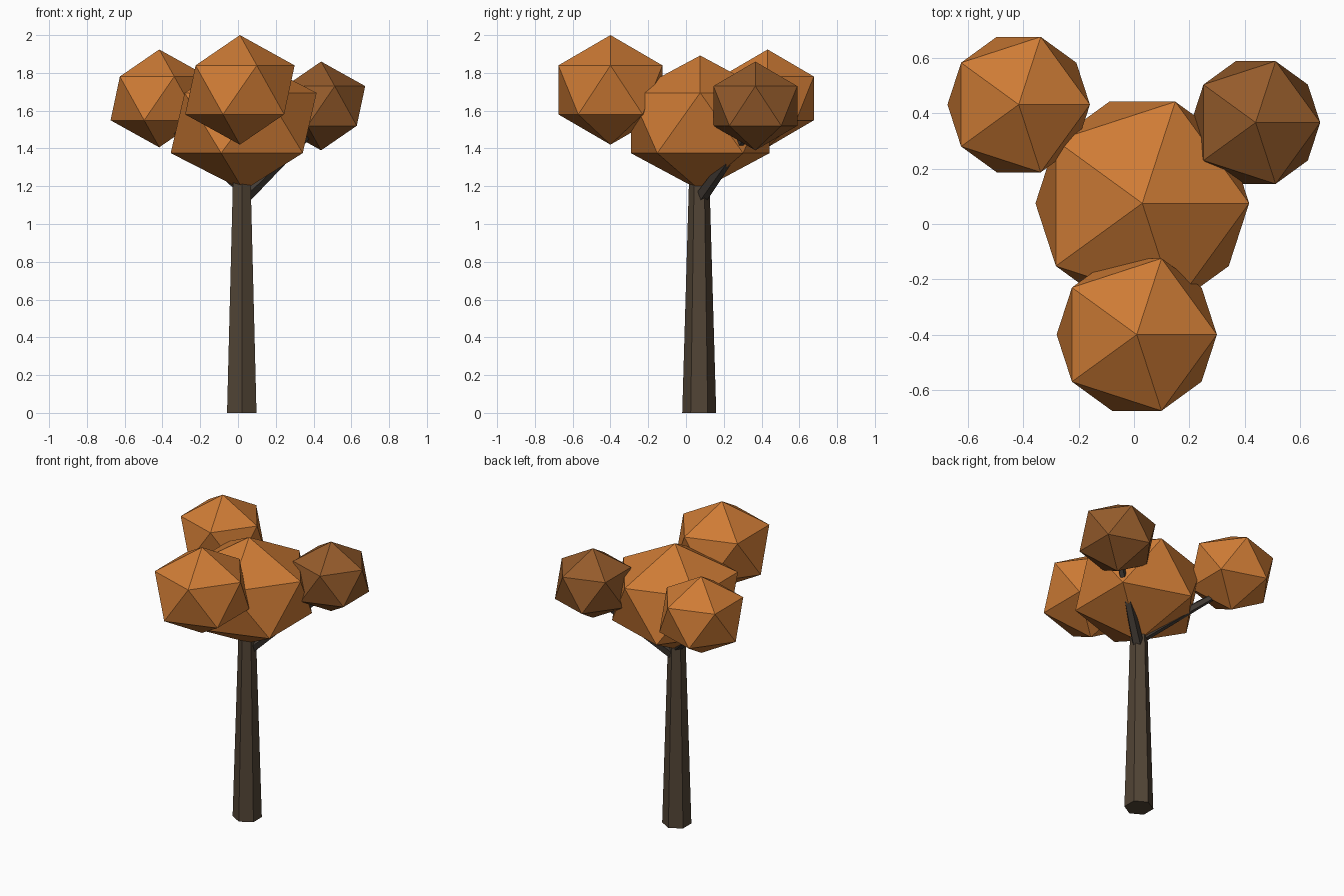
import bpy
from mathutils import Vector

if "Cube" in bpy.data.objects:
    bpy.data.objects.remove(bpy.data.objects["Cube"])


def material(name, rgb):
    m = bpy.data.materials.new(name)
    m.diffuse_color = (*rgb, 1)
    m.use_nodes = True
    m.node_tree.nodes["Principled BSDF"].inputs["Base Color"].default_value = m.diffuse_color
    return m


bark = material("bark", (0.084, 0.058, 0.036))
twig = material("twig", (0.058, 0.046, 0.037))
orange = material("orange_leaves", (0.62, 0.20, 0.036))
rust = material("rust_leaves", (0.30, 0.105, 0.024))


def limb(name, start, end, r1, r2, sides, mat):
    """Tapered faceted limb between two points."""
    a, b = Vector(start), Vector(end)
    d = b - a
    bpy.ops.mesh.primitive_cone_add(vertices=sides, radius1=r1, radius2=r2,
                                    depth=d.length, location=(a + b) / 2)
    o = bpy.context.object
    if d.xy.length > 1e-6:
        o.rotation_euler = d.to_track_quat('Z', 'Y').to_euler()
    o.name = name
    o.data.materials.append(mat)


def foliage(name, centre, radius, height, mat):
    """Squashed icosahedron leaf clump."""
    bpy.ops.mesh.primitive_ico_sphere_add(subdivisions=1, radius=1, location=centre)
    o = bpy.context.object
    o.scale = (radius, radius, height)
    o.name = name
    o.data.materials.append(mat)


# Trunk
limb("trunk", (0.02, 0.07, 0), (0.02, 0.07, 1.27), 0.09, 0.053, 6, bark)

# Branches reaching into the outer clumps
for name, z, end in (("right_branch", 1.13, (0.44, 0.365, 1.54)),
                     ("left_branch", 1.20, (-0.415, 0.43, 1.57)),
                     ("front_branch", 1.27, (0.01, -0.40, 1.62))):
    limb(name, (0.02, 0.07, z), end, 0.038, 0.018, 5, twig)

# Leaf clumps
foliage("main_foliage", (0.03, 0.075, 1.535), 0.432, 0.357, orange)
foliage("front_foliage", (0.01, -0.40, 1.71), 0.324, 0.29, orange)
foliage("left_foliage", (-0.417, 0.432, 1.665), 0.288, 0.259, orange)
foliage("right_foliage", (0.44, 0.367, 1.625), 0.261, 0.235, rust)
